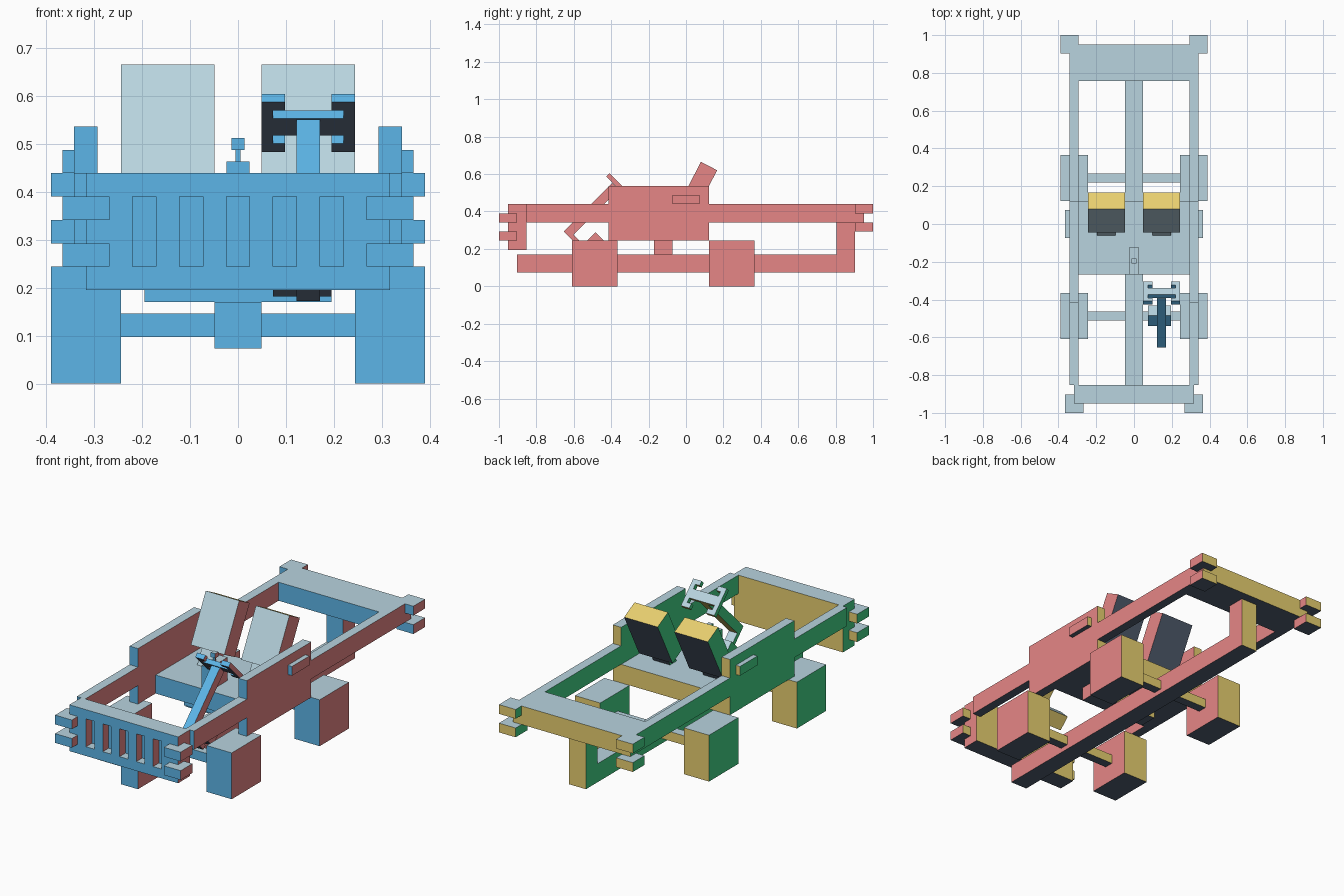
import bpy, bmesh
from math import radians, sin, cos
from mathutils import Matrix, Vector

if "Cube" in bpy.data.objects:
    bpy.data.objects.remove(bpy.data.objects["Cube"], do_unlink=True)

U = 2 / 41  # one building unit


def material(name, rgb):
    lin = [((c / 255 + 0.055) / 1.055) ** 2.4 for c in rgb] + [1]
    m = bpy.data.materials.new(name)
    m.use_nodes = True
    m.diffuse_color = lin
    m.node_tree.nodes["Principled BSDF"].inputs["Base Color"].default_value = lin
    return m


# one colour for each side of a block, chosen in the block's own axes
PALETTE = [
    material("red", (230, 134, 134)),
    material("green", (67, 212, 135)),
    material("yellow", (240, 215, 116)),
    material("blue", (94, 184, 235)),
    material("pale_blue", (184, 212, 223)),
    material("slate", (80, 93, 111)),
]
SIDES = [Vector(d) for d in
         ((1, 0, 0), (-1, 0, 0), (0, 1, 0), (0, -1, 0), (0, 0, 1), (0, 0, -1))]


def part(name, boxes, origin=(0, 0, 0), tilt=0):
    """Boxes given as (x0, x1, y0, y1, z0, z1) in units, tilted about x."""
    bm = bmesh.new()
    for x0, x1, y0, y1, z0, z1 in boxes:
        place = Matrix.Translation(((x0 + x1) / 2, (y0 + y1) / 2, (z0 + z1) / 2))
        size = Matrix.Diagonal((x1 - x0, y1 - y0, z1 - z0, 1))
        bmesh.ops.create_cube(bm, size=1, matrix=place @ size)
    bm.normal_update()
    for f in bm.faces:
        f.material_index = max(range(6), key=lambda i: f.normal.dot(SIDES[i]))
    bm.transform(Matrix.Scale(U, 4) @ Matrix.Translation(origin)
                 @ Matrix.Rotation(radians(tilt), 4, 'X'))
    me = bpy.data.meshes.new(name)
    bm.to_mesh(me)
    bm.free()
    for m in PALETTE:
        me.materials.append(m)
    ob = bpy.data.objects.new(name, me)
    bpy.context.collection.objects.link(ob)
    return ob


def pair(name, box):
    """The same box on the left and on the right."""
    x0, x1, *rest = box
    part("left_" + name, [(x0, x1, *rest)])
    part("right_" + name, [(-x1, -x0, *rest)])


# chassis and running gear
part("chassis_beam", [(-1, 1, -18.5, 18.5, 1.5, 3.5)])
part("rear_post", [(-1, 1, 16.5, 18.5, 3.5, 7)])
for end, y in (("front", -10), ("rear", 5)):
    part(end + "_axle", [(-5, 5, y - .5, y + .5, 2, 3)])
    pair(end + "_wheel", (5, 8, y - 2.5, y + 2.5, 0, 5))

# front grille with five recessed slots
grille = [(-6.5, 6.5, -18.5, -17.5, 4, 9),
          (-6.5, 6.5, -19.5, -18.5, 4, 5),
          (-6.5, 6.5, -19.5, -18.5, 8, 9)]
edges = [-6.5] + [x + s for x in (-4, -2, 0, 2, 4) for s in (-.5, .5)] + [6.5]
for a, b in zip(edges[::2], edges[1::2]):
    grille.append((a, b, -19.5, -18.5, 5, 8))
part("front_grille", grille)

# rear deck, bumpers, side rails and doors
part("rear_deck", [(-7, 7, 15.5, 19.5, 7, 9)])
for level, z in (("lower", 5), ("upper", 7)):
    pair(level + "_front_bumper", (5.5, 7.5, -20.5, -18.5, z, z + 1))
    pair(level + "_rear_bumper", (6, 8, 18.5, 20.5, z + 1, z + 2))
pair("front_rail", (6, 7, -17.5, -8.5, 7, 9))
pair("door", (6, 7, -8.5, 2.5, 5, 11))
pair("rear_rail", (6, 7, 2.5, 15.5, 7, 9))
pair("door_handle", (7, 7.5, -1.5, 1.5, 9, 10))

# floor and gear lever
part("floor", [(-6, 6, -5.5, 2.5, 5, 7)])
part("floor_support", [(-4, 4, -3.5, -1.5, 3.5, 5)])
part("gear_console", [(-.5, .5, -5.5, -2.5, 7, 9.5)])
part("gear_lever", [(-.1, .1, -4.1, -3.9, 9.5, 10),
                    (-.27, .27, -4.27, -3.73, 10, 10.5)])

# seat backs: flat blocks tipped upright, on narrow mounts
for name, x in (("left_seat", 3), ("right_seat", -3)):
    part(name, [(-2, 2, -5.5, 0, -2, 0), (-1, 1, -7.6, -5.5, -1.5, -.5)],
         (x, 1.64, 13.64), 62.5)

# steering wheel: crossbar with two C-shaped grips
wheel = [(-1.5, 1.5, -.5, .5, -.25, .25)]
for s in (-1, 1):
    for a, b, y0, y1 in ((1.5, 2, -1.5, 1.5), (1, 1.5, 1, 1.5), (1, 1.5, -1.5, -1)):
        lo, hi = sorted((s * a, s * b))
        wheel.append((lo, hi, y0, y1, -.25, .25))
part("steering_wheel", wheel, (3, -7.5, 11.15), -45)

# steering column and its lower linkage
part("steering_column", [(-.5, .5, -.5, .5, 0, 7)], (3, -12.67, 6), -45)
part("steering_link", [(-.5, .5, -.5, 3, -.5, 0)], (3, -12.67, 6), -45)
part("steering_box", [(-1.3, 1.2, -.6, .9, -1.6, 0)], (2.8, -9.5, 5.5), -45)
